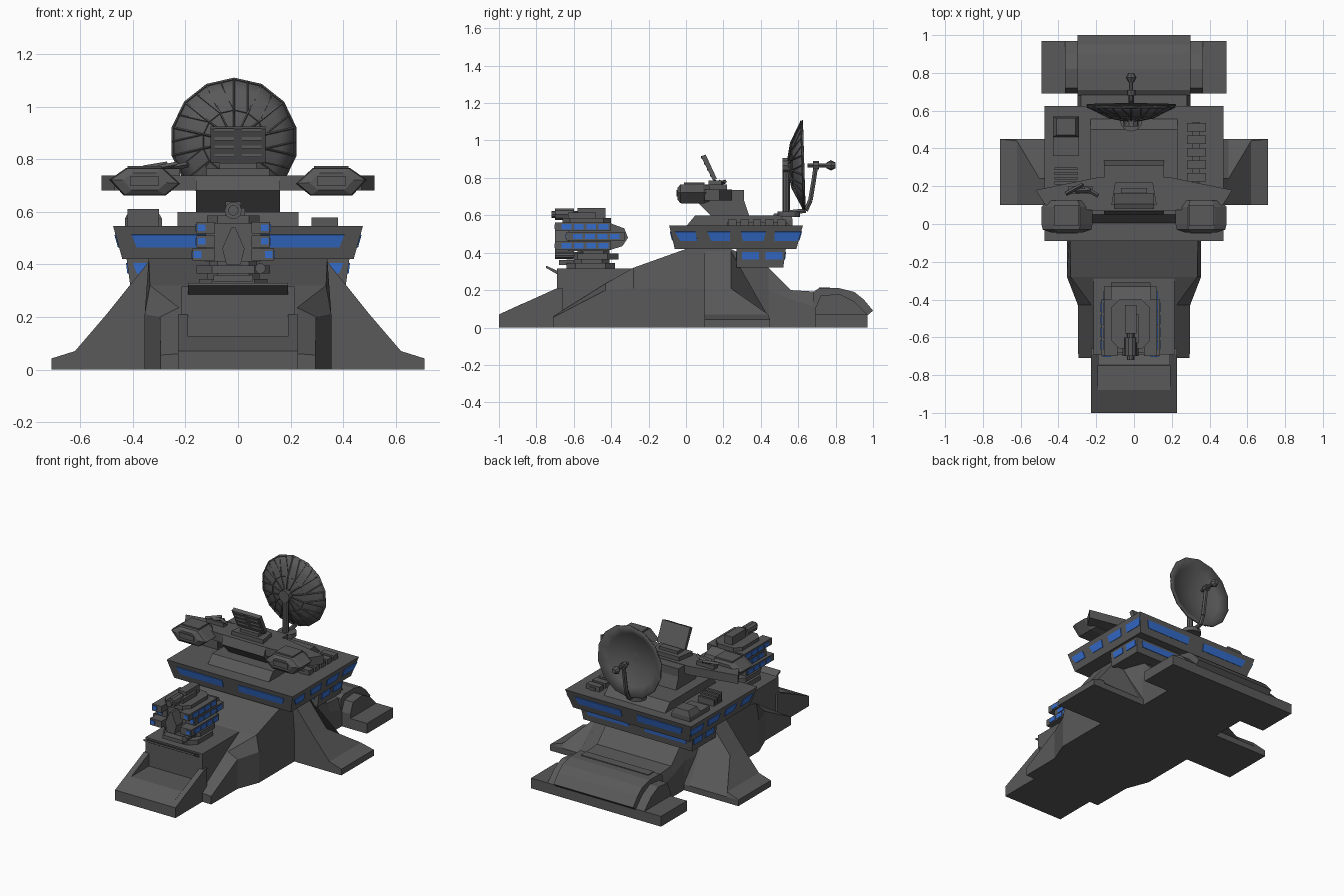
import bpy, bmesh, math
from mathutils import Vector

if "Cube" in bpy.data.objects:
    bpy.data.objects.remove(bpy.data.objects["Cube"])

def material(name, rgb):
    m = bpy.data.materials.new(name)
    m.diffuse_color = (*rgb, 1)
    m.use_nodes = True
    m.node_tree.nodes["Principled BSDF"].inputs["Base Color"].default_value = m.diffuse_color
    return m

GREY = material("dark grey metal", (0.1, 0.1, 0.1))
BLUE = material("blue glass", (0.035, 0.15, 0.6))

def finish(name, bm, mat):
    bmesh.ops.recalc_face_normals(bm, faces=bm.faces)
    me = bpy.data.meshes.new(name)
    bm.to_mesh(me)
    bm.free()
    me.materials.append(mat)
    ob = bpy.data.objects.new(name, me)
    bpy.context.collection.objects.link(ob)
    return ob

def loft(name, rings, mat=GREY):
    """Closed rings of equal length joined by quads and capped."""
    bm = bmesh.new()
    vs = [[bm.verts.new(p) for p in r] for r in rings]
    n = len(rings[0])
    for a, b in zip(vs, vs[1:]):
        for i in range(n):
            bm.faces.new((a[i], a[(i + 1) % n], b[(i + 1) % n], b[i]))
    bm.faces.new(vs[0])
    bm.faces.new(vs[-1])
    return finish(name, bm, mat)

def prism(name, pts, axis, a, b, mat=GREY):
    put = {'x': lambda t, u, v: (t, u, v), 'y': lambda t, u, v: (u, t, v),
           'z': lambda t, u, v: (u, v, t)}[axis]
    return loft(name, [[put(t, *p) for p in pts] for t in (a, b)], mat)

def box(name, x0, x1, y0, y1, z0, z1, mat=GREY):
    return prism(name, [(x0, y0), (x1, y0), (x1, y1), (x0, y1)], 'z', z0, z1, mat)

def taper(name, low, high, z0, z1):
    """Block with rectangles (x0, x1, y0, y1) at the bottom and top."""
    return loft(name, [[(r[0], r[2], z), (r[1], r[2], z), (r[1], r[3], z), (r[0], r[3], z)]
                       for r, z in ((low, z0), (high, z1))])

def rod(name, p, q, r, n=8, r2=None):
    p, q = Vector(p), Vector(q)
    rot = (q - p).to_track_quat('Z', 'Y')
    ring = lambda c, k: [c + rot @ Vector((k * math.cos(i * math.tau / n), k * math.sin(i * math.tau / n), 0))
                         for i in range(n)]
    return loft(name, [ring(p, r), ring(q, r if r2 is None else r2)])

def plate(name, pts, out, mat=BLUE, t=0.004):
    """Thin plate raised from four surface points towards out."""
    pts = [Vector(p) for p in pts]
    d = Vector(out) * t
    return loft(name, [[p - d for p in pts], [p + d for p in pts]], mat)

# --- hull: central body, entry ramp, turret platform
body = [(-.71, .295, .055, .225, .06), (-.43, .297, .2, .225, .235), (-.28, .355, .21, .335, .32),
        (0, .355, .21, .34, .42), (.24, .355, .21, .34, .42), (.44, .3, .2, .28, .32),
        (.56, .3, .15, .28, .2), (.72, .3, .1, .28, .19)]
loft("central_body", [[(-w, y, 0), (-w, y, s), (-t, y, h), (t, y, h), (w, y, s), (w, y, 0)]
                      for y, w, s, t, h in body])
prism("entry_ramp", [(-1, 0), (-1, .07), (-.88, .125), (-.69, .125), (-.69, 0)], 'x', -.19, .19)
box("turret_platform", -.215, .215, -.69, -.25, .05, .315)
prism("ramp_visor", [(-.69, .285), (-.75, .32), (-.747, .33), (-.68, .3)], 'x', -.19, .19)
for s in (-1, 1):
    prism("ramp_wall", [(-1, 0), (-1, .07), (-.69, .21), (-.66, .21), (-.66, 0)], 'x', s * .19, s * .228)
    # side buttress, flaring out to a foot
    loft("side_buttress", [[(s * x, .1, 0), (s * x, .45, 0), (s * x, .45, .04), (s * x, yb, z), (s * x, .1, z)]
                           for x, yb, z in ((.71, .449, .042), (.62, .44, .07), (.5, .24, .21), (.34, .24, .41), (.25, .24, .41))])
    # rear foot and end arch
    box("rear_foot", s * .3, s * .49, .69, .97, 0, .07)
    prism("rear_arch", [(.69, 0), (.69, .1), (.72, .17), (.82, .18), (.9, .14), (.97, .07), (.97, 0)],
          'x', s * .29, s * .365)
prism("rear_drum", [(.68, 0), (.68, .19), (.71, .21), (.82, .21), (.9, .19), (.95, .15), (1, .09), (.97, .065), (.97, 0)],
      'x', -.3, .3)
box("drum_panel", -.255, .255, .71, .77, .2, .215)

# --- upper blocks with window bands
taper("lower_deck", (-.41, .41, .27, .52), (-.425, .425, .27, .535), .32, .43)
taper("upper_deck", (-.44, .44, -.06, .59), (-.475, .475, -.09, .625), .42, .545)
def band(z, lo, hi): return lo + (hi - lo) * (z - .42) / .125
A, B = .465, .513
for s in (-1, 1):
    for y in (-.06, .115, .295, .475):
        k = (y - .27) * .06
        plate("deck_side_window", [(s * band(A, .44, .475), y + .01 - k, A), (s * band(A, .44, .475), y + .12, A),
              (s * band(B, .44, .475), y + .13 + k, B), (s * band(B, .44, .475), y, B)], (s, 0, -.3))
    for lo, hi, d in ((-.06, -.09, -1), (.59, .625, 1)):
        plate("deck_end_window", [(s * .06, band(A, lo, hi), A), (s * .385, band(A, lo, hi), A),
              (s * .405, band(B, lo, hi), B), (s * .06, band(B, lo, hi), B)], (0, d, -.3))
    for y0, y1 in ((.3, .39), (.425, .515)):
        plate("lower_side_window", [(s * .417, y0, .365), (s * .417, y1, .365),
              (s * .422, y1, .405), (s * .422, y0, .405)], (s, 0, -.1))
    plate("lower_back_window", [(s * .06, .526, .365), (s * .37, .526, .365), (s * .38, .531, .405), (s * .06, .531, .405)], (0, 1, -.1))
    plate("lower_front_window", [(s * .25, .27, .365), (s * .385, .27, .365), (s * .4, .27, .405), (s * .25, .27, .405)], (0, -1, 0))

# --- roof: raised tier, neck, cross arm, pods
prism("roof_tier", [(0, .54), (.05, .6), (.5, .6), (.56, .54)], 'x', -.23, .23)
prism("arm_neck", [(.14, .59), (.05, .68), (.07, .735), (.31, .735), (.31, .68), (.34, .59)], 'x', -.16, .16)
prism("cross_arm", [(-.52, .18), (-.47, .1), (-.2, .07), (.2, .07), (.47, .1), (.52, .18), (.2, .245), (-.2, .245)], 'z', .68, .738)
lens = [(-.135, -.01), (-.07, .05), (.07, .05), (.135, .005), (.08, -.055), (-.08, -.055)]
for s in (-1, 1):
    loft("launch_pod", [[(s * (.355 + u * k), y, .717 + v * k) for u, v in lens]
                        for y, k in ((-.045, .62), (-.03, .95), (.0, 1), (.09, 1), (.125, .8))])
    box("pod_front_hatch", s * .3, s * .41, -.052, -.04, .7, .735)
    box("pod_cap", s * .29, s * .42, -.01, .1, .76, .775)
for i in range(3):   # loose antenna blades on the left arm
    rod("blade_antenna", (-.36 + i * .05, .16 + i * .015, .765), (-.27 + i * .04, .21 - i * .03, .78), .011, 4)
box("blade_base", -.35, -.22, .16, .2, .735, .765)

# --- tilted panel radar
prism("panel_base", [(-.12, .1), (.12, .1), (.1, .22), (-.1, .22)], 'z', .73, .765)
box("panel_foot", -.07, .07, .12, .19, .76, .785)
prism("panel_radar", [(.145, .785), (.165, .795), (.105, .925), (.08, .915)], 'x', -.105, .105)
for i in range(4):
    y, z = .139 - i * .016, .808 + i * .032
    for s in (-1, 1):
        box("panel_slat", s * .015, s * .09, y - .012, y, z, z + .012)

# --- roof details
box("roof_hatch", -.43, -.29, .36, .57, .54, .575)
taper("hatch_lid", (-.43, -.29, .46, .57), (-.41, -.31, .47, .56), .575, .61)
for i in range(4):
    box("roof_vent", -.42, -.3, .21 + i * .025, .225 + i * .025, .54, .61 - i * .008)
for i in range(5):
    box("roof_block", .28, .38, .225 + i * .066, .27 + i * .066, .54, .578)
box("roof_rail", .31, .35, .22, .54, .54, .565)

# --- dish antenna: faces the rear, ribs on the front
CX, CZ, R, N = -.015, .867, .242, 14
def dish(r, a, off=0):
    z = r * math.sin(a)
    return Vector((CX + r * math.cos(a), .555 + .075 * (r / R) ** 2 - .03 * z + off, CZ + z))
ang = [i * math.tau / N + math.pi / 2 for i in range(N)]
bm = bmesh.new()
hub = bm.verts.new(dish(0, 0))
rings = [[bm.verts.new(dish(R * k / 4, a)) for a in ang] for k in range(1, 5)]
for i in range(N):
    j = (i + 1) % N
    bm.faces.new((hub, rings[0][i], rings[0][j]))
    for a, b in zip(rings, rings[1:]):
        bm.faces.new((a[i], b[i], b[j], a[j]))
bowl = finish("dish_bowl", bm, GREY)
mod = bowl.modifiers.new("thickness", 'SOLIDIFY')
mod.thickness, mod.offset = .006, 0
for i, a in enumerate(ang):
    b = ang[(i + 1) % N]
    rod("dish_rib", dish(.02, a, -.012), dish(R * .5, a, -.01), .004, 4)
    rod("dish_rib", dish(R * .5, a, -.01), dish(R * .98, a, -.004), .004, 4)
    for k in (.5, .98):
        rod("dish_hoop", dish(R * k, a, -.007), dish(R * k, b, -.007), .003, 4)
    rod("dish_brace", dish(R * .5, a, -.008), dish(R * .97, (a + (b if i < N - 1 else a + math.tau / N)) / 2, -.006), .003, 4)
rod("dish_hub", (CX, .515, CZ), (CX, .56, CZ), .04, 10)
rod("dish_post", (CX, .535, .6), (CX, .535, .88), .02, 8)
rod("dish_turntable", (CX, .55, .59), (CX, .55, .62), .06, 12)
arm = [(.55, .615), (.64, .625), (.665, .68), (.685, .8), (.695, .87)]
for p, q in zip(arm, arm[1:]):
    rod("feed_arm", (CX, *p), (CX, *q), .014, 6)
rod("feed_rod", (CX, .65, CZ), (CX, .79, CZ), .011, 8)
rod("feed_collar", (CX, .68, CZ), (CX, .71, CZ), .022, 8)
rod("feed_horn", (CX, .75, CZ), (CX, .775, CZ), .015, 8, .028)
rod("feed_horn_tip", (CX, .775, CZ), (CX, .8, CZ), .028, 8, .015)

# --- front gun turret
TX = -.018
def octagon(h, y0, y1, c):
    return [(TX + x, y) for x, y in ((-h, y0 + c), (-h + c, y0), (h - c, y0), (h, y0 + c),
                                     (h, y1 - c), (h - c, y1), (-h + c, y1), (-h, y1 - c))]
prism("turret_ring", octagon(.13, -.64, -.38, .05), 'z', .31, .345)
prism("turret_collar", octagon(.1, -.6, -.41, .04), 'z', .34, .37)
prism("turret_saucer", octagon(.14, -.64, -.36, .06), 'z', .365, .395)
prism("turret_stem", octagon(.09, -.58, -.41, .03), 'z', .39, .42)
prism("turret_housing", [(-.63, .41), (-.42, .41), (-.34, .435), (-.31, .48), (-.33, .53), (-.41, .56), (-.63, .56)],
      'x', TX - .105, TX + .105)
prism("turret_roof", octagon(.1, -.66, -.4, .04), 'z', .555, .585)
prism("turret_face", [(-.045, .4), (-.06, .46), (-.025, .54), (-.01, .54), (.025, .46), (.01, .4)], 'y', -.7, -.6)
for z, y0, y1, w in ((.415, -.7, -.4, .155), (.465, -.64, -.33, .14), (.517, -.7, -.4, .14)):
    for s in (-1, 1):
        box("turret_tier", TX + s * .07, TX + s * w, y0, y1, z, z + .045)
        x = TX + s * w
        for i in range(4):
            y = y0 + .035 + i * .066
            plate("turret_side_window", [(x, y, z + .008), (x, y + .052, z + .008),
                  (x, y + .052, z + .036), (x, y, z + .036)], (s, 0, 0))
        plate("turret_front_window", [(x - s * .035, y0, z + .01), (x - s * .006, y0, z + .01),
              (x - s * .006, y0, z + .035), (x - s * .035, y0, z + .035)], (0, -1, 0))
rod("top_gun_barrel", (TX, -.72, .605), (TX, -.43, .605), .02, 10)
rod("top_gun_muzzle", (TX, -.7, .605), (TX, -.6, .605), .033, 10)
box("top_gun_case", TX - .03, TX + .03, -.58, -.43, .58, .64)
box("top_gun_sight", TX + .02, TX + .045, -.63, -.48, .585, .615)
rod("lower_gun", (.085, -.7, .385), (.085, -.55, .385), .02, 10)
box("turret_bracket", TX - .075, TX + .075, -.68, -.6, .335, .36)

bpy.ops.object.select_all(action='DESELECT')
bowl.select_set(True)
bpy.context.view_layer.objects.active = bowl
bpy.ops.object.shade_smooth_by_angle(angle=math.radians(35))
